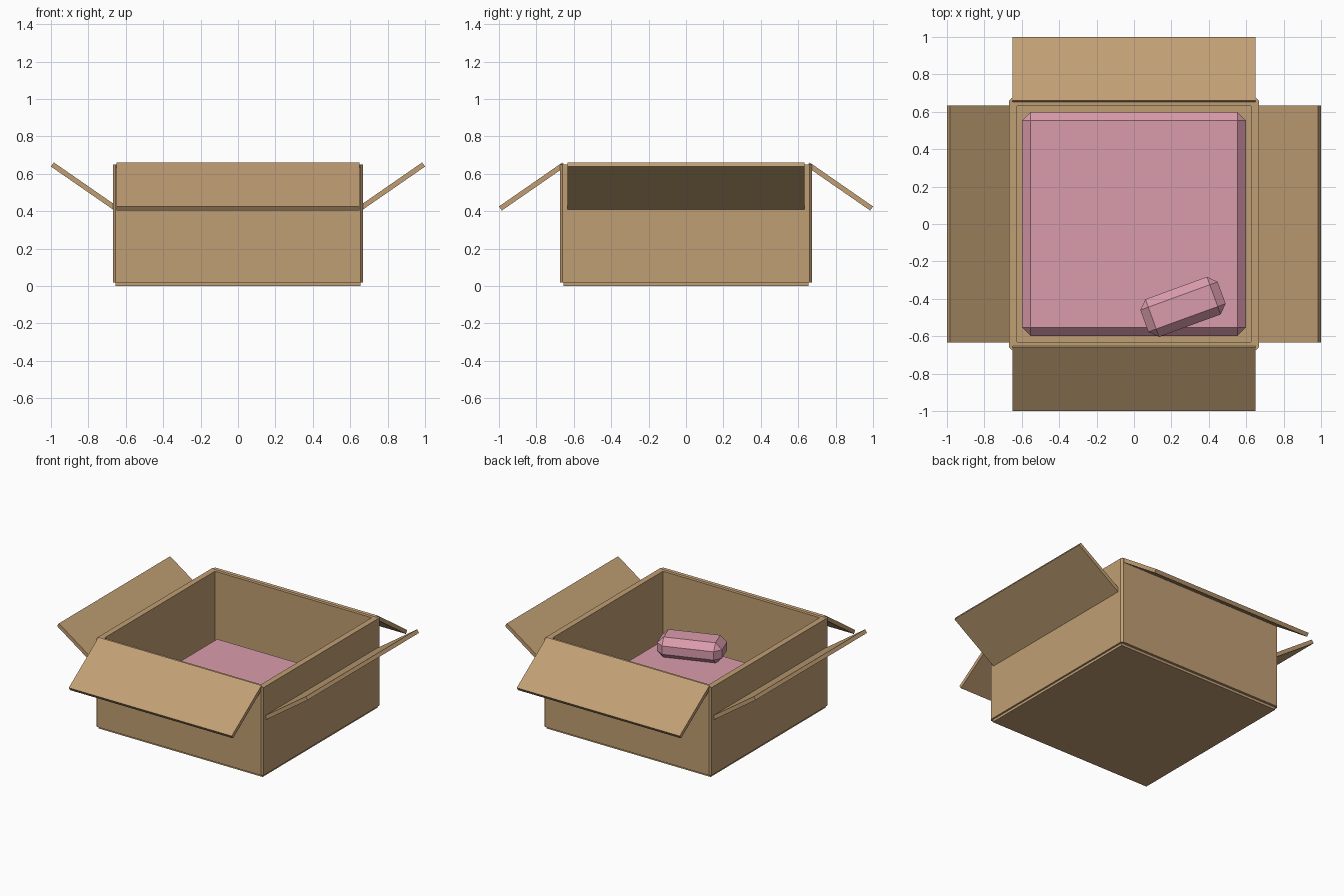
import bpy, bmesh, math
from mathutils import Matrix, Vector

if "Cube" in bpy.data.objects:
    bpy.data.objects.remove(bpy.data.objects["Cube"], do_unlink=True)


def material(name, colour):
    m = bpy.data.materials.new(name)
    m.use_nodes = True
    m.diffuse_color = (*colour, 1)
    m.node_tree.nodes["Principled BSDF"].inputs["Base Color"].default_value = (*colour, 1)
    return m


cardboard = material("cardboard brown", (0.53, 0.345, 0.173))
pink = material("soft pink", (0.70, 0.33, 0.41))


def cube_mesh(size):
    bm = bmesh.new()
    bmesh.ops.create_cube(bm, size=1)
    bmesh.ops.scale(bm, vec=size, verts=bm.verts)
    return bm


def finish(bm, name, mat, centre, rotation=Matrix()):
    bmesh.ops.recalc_face_normals(bm, faces=bm.faces)
    mesh = bpy.data.meshes.new(name)
    bm.to_mesh(mesh)
    bm.free()
    mesh.materials.append(mat)
    obj = bpy.data.objects.new(name, mesh)
    obj.matrix_world = Matrix.Translation(centre) @ rotation
    bpy.context.collection.objects.link(obj)
    return obj


def block(name, mat, size, centre, rotation=Matrix(), chamfer=0):
    bm = cube_mesh(size)
    if chamfer:
        bmesh.ops.bevel(bm, geom=bm.edges[:], offset=chamfer, segments=1,
                        affect='EDGES', clamp_overlap=True)
    return finish(bm, name, mat, centre, rotation)


# Base plate under the walls
block("base_plate", cardboard, (1.31, 1.31, 0.03), (0, 0, 0.015))

# Hollow box body with lightly chamfered outer corners
bm = cube_mesh((1.335, 1.345, 0.632))
bm.normal_update()
top = max(bm.faces, key=lambda f: f.calc_center_median().z)
corners = [e for e in bm.edges
           if abs((e.verts[0].co - e.verts[1].co).normalized().z) > 0.9]
bmesh.ops.inset_region(bm, faces=[top], thickness=0.06)
well = bmesh.ops.extrude_face_region(bm, geom=[top])["geom"]
bmesh.ops.translate(bm, vec=(0, 0, -0.61),
                    verts=[v for v in well if isinstance(v, bmesh.types.BMVert)])
if top.is_valid:
    bmesh.ops.delete(bm, geom=[top], context='FACES_ONLY')
bmesh.ops.bevel(bm, geom=corners, offset=0.012, segments=1, affect='EDGES')
finish(bm, "box_walls", cardboard, (0, 0, 0.334))

# Open flaps: front and back hang down, the sides tilt up
tilt = math.radians(34.7)
for name, turn, width, slope in (("right_flap", 180, 1.268, -tilt),
                                 ("left_flap", 0, 1.268, -tilt),
                                 ("back_flap", 90, 1.30, tilt),
                                 ("front_flap", 270, 1.30, tilt)):
    spin = Matrix.Rotation(math.radians(turn), 4, 'Z')
    centre = spin @ Vector((0.8225, 0, 0.532))
    block(name, cardboard, (0.413, width, 0.027), centre,
          spin @ Matrix.Rotation(slope, 4, 'Y'))

# Padding in the box and the loose chamfered piece lying on it
block("cushion", pink, (1.195, 1.195, 0.19), (0, 0, 0.115), chamfer=0.045)
block("loose_foam_piece", pink, (0.44, 0.214, 0.15), (0.262, -0.443, 0.277),
      Matrix.Rotation(math.radians(20), 4, 'Z'), chamfer=0.045)
